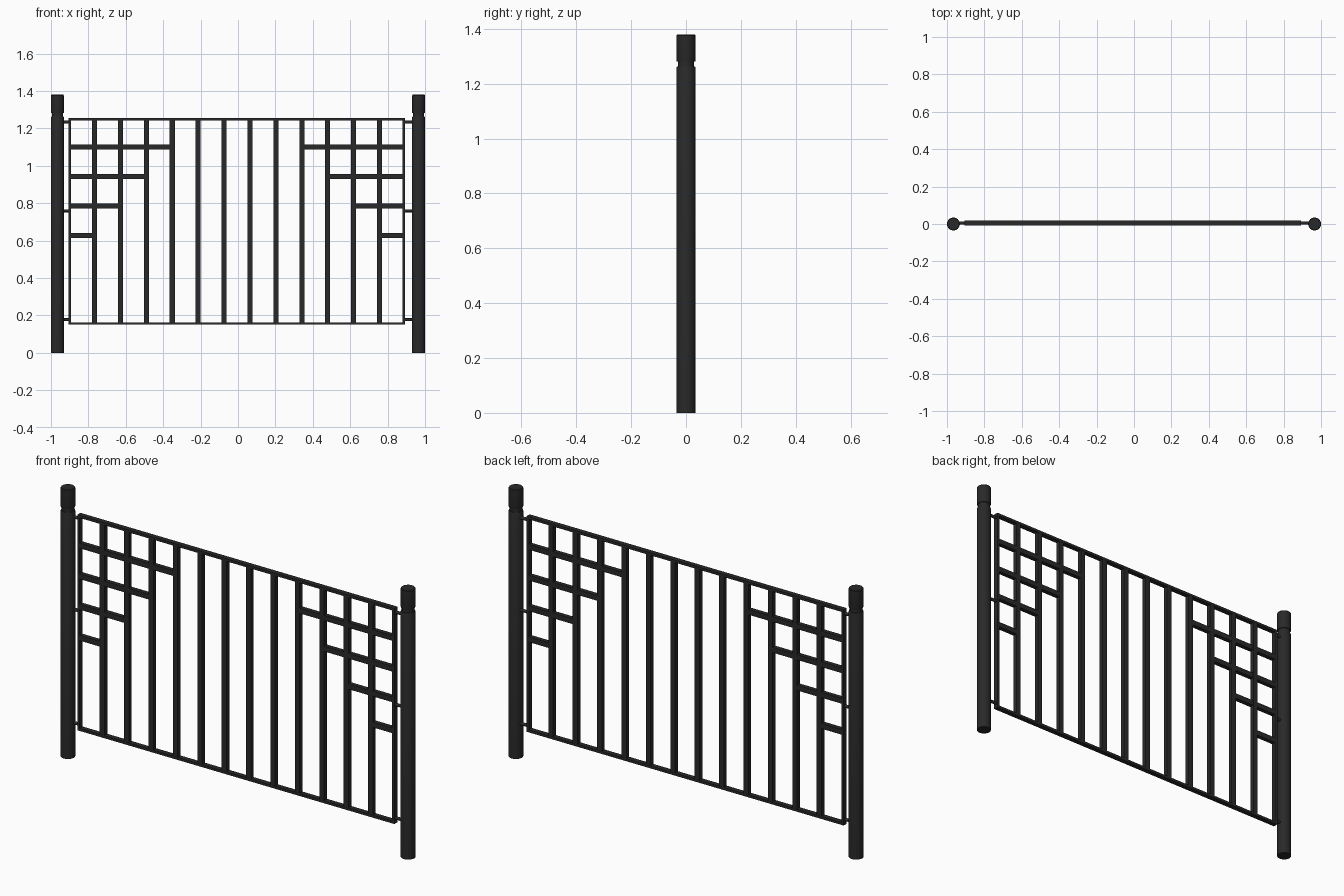
import bpy, bmesh, math
from mathutils import Matrix

if "Cube" in bpy.data.objects:
    bpy.data.objects.remove(bpy.data.objects["Cube"])

iron = bpy.data.materials.new("dark_iron")
iron.diffuse_color = (0.022, 0.022, 0.023, 1)
iron.use_nodes = True
iron.node_tree.nodes["Principled BSDF"].inputs["Base Color"].default_value = iron.diffuse_color
Y = 0.005  # panel sits slightly behind the post axis


def finish(name, bm):
    bmesh.ops.recalc_face_normals(bm, faces=bm.faces)
    me = bpy.data.meshes.new(name)
    bm.to_mesh(me)
    bm.free()
    me.materials.append(iron)
    ob = bpy.data.objects.new(name, me)
    bpy.context.collection.objects.link(ob)
    return ob


def smooth(ob):
    bpy.ops.object.select_all(action='DESELECT')
    ob.select_set(True)
    bpy.context.view_layer.objects.active = ob
    bpy.ops.object.shade_smooth_by_angle(angle=math.radians(35))


def box(name, x0, x1, z0, z1, depth):
    bm = bmesh.new()
    m = Matrix.Translation(((x0 + x1) / 2, Y, (z0 + z1) / 2)) @ Matrix.Diagonal((x1 - x0, depth, z1 - z0, 1))
    bmesh.ops.create_cube(bm, size=1, matrix=m)
    return finish(name, bm)


def lathe(name, profile, x, seg=32):
    bm = bmesh.new()
    rings = [[bm.verts.new((x + r * math.cos(2 * math.pi * i / seg),
                            r * math.sin(2 * math.pi * i / seg), z))
              for i in range(seg)] for r, z in profile]
    for a, b in zip(rings, rings[1:]):
        for i in range(seg):
            j = (i + 1) % seg
            bm.faces.new((a[i], a[j], b[j], b[i]))
    bm.faces.new(rings[0])
    bm.faces.new(rings[-1])
    smooth(finish(name, bm))


def pin(name, x0, x1, z, r=0.008):
    bm = bmesh.new()
    m = Matrix.Translation(((x0 + x1) / 2, Y, z)) @ Matrix.Rotation(math.pi / 2, 4, 'Y')
    bmesh.ops.create_cone(bm, cap_ends=True, segments=16, radius1=r, radius2=r,
                          depth=x1 - x0, matrix=m)
    smooth(finish(name, bm))


# Round posts with a narrow neck below the cap
R = 0.0345
post = [(R, 0), (R, 1.258), (R - 0.002, 1.263), (0.0295, 1.263), (0.0295, 1.281),
        (R - 0.001, 1.281), (R, 1.284), (R, 1.376), (R - 0.003, 1.38)]
for side, x in (("left", -0.9655), ("right", 0.9655)):
    lathe(side + "_post", post, x)

# Thin outer frame
L, RT, B, T, w, d = -0.907, 0.893, 0.15, 1.256, 0.013, 0.025
box("frame_left", L, L + w, B, T, d)
box("frame_right", RT - w, RT, B, T, d)
box("frame_top", L + w, RT - w, T - w, T, d)
box("frame_bottom", L + w, RT - w, B, B + w, d)

# Vertical bars
bars = [-0.767 + 0.1385 * i for i in range(12)]
for i, x in enumerate(bars):
    box(f"vertical_bar_{i + 1}", x - 0.0135, x + 0.0135, B + w, T - w, 0.023)

# Stepped horizontal bars in both upper corners
for i, z in enumerate((1.10, 0.942, 0.785, 0.626)):
    box(f"left_step_bar_{i + 1}", L + w, bars[3 - i], z - 0.0135, z + 0.0135, 0.0225)
    box(f"right_step_bar_{i + 1}", bars[8 + i], RT - w, z - 0.0135, z + 0.0135, 0.0225)

# Hinge pins between posts and frame
for i, z in enumerate((1.233, 0.759, 0.177)):
    pin(f"left_hinge_pin_{i + 1}", -0.95, L + 0.006, z)
    pin(f"right_hinge_pin_{i + 1}", RT - 0.006, 0.95, z)
